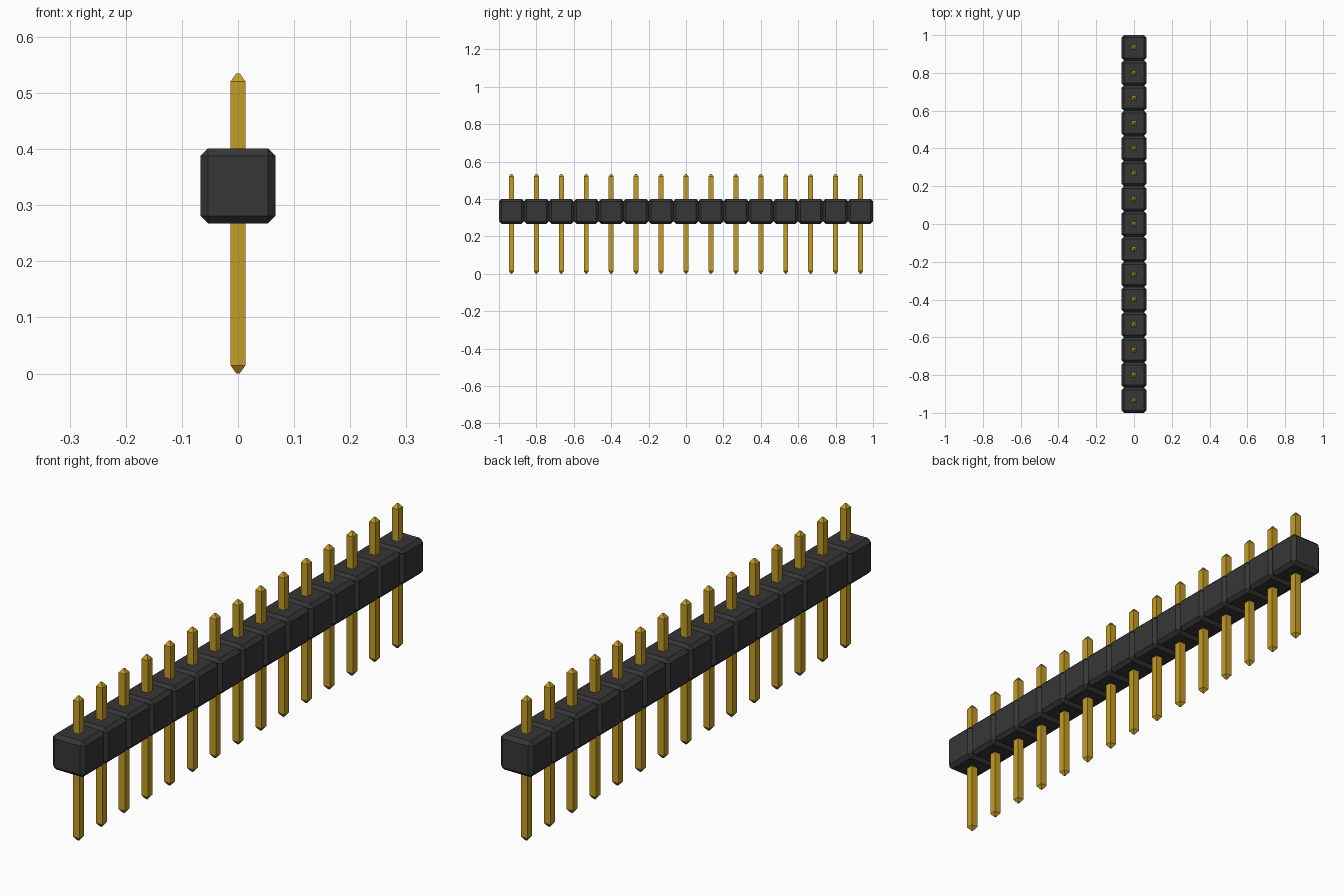
import bpy, bmesh
from mathutils import Matrix

cube = bpy.data.objects.get("Cube")
if cube:
    bpy.data.objects.remove(cube, do_unlink=True)

COUNT = 15
PITCH = 2.0 / COUNT
HEIGHT = 0.535
BLOCK_Z = 0.3345      # centre height of the plastic blocks
CHAMFER = 0.0133
PIN_HALF = 0.0133
TIP_HALF = 0.003
TIP_LEN = 0.0145


def material(name, rgb):
    m = bpy.data.materials.new(name)
    m.use_nodes = True
    m.diffuse_color = (*rgb, 1)
    bsdf = m.node_tree.nodes["Principled BSDF"]
    bsdf.inputs["Base Color"].default_value = (*rgb, 1)
    bsdf.inputs["Roughness"].default_value = 0.5
    return m


def to_mesh(bm, name, mat):
    bmesh.ops.recalc_face_normals(bm, faces=bm.faces)
    me = bpy.data.meshes.new(name)
    bm.to_mesh(me)
    bm.free()
    me.materials.append(mat)
    return me


def block_mesh(mat):
    # Cube with every edge chamfered
    bm = bmesh.new()
    bmesh.ops.create_cube(bm, size=PITCH)
    bmesh.ops.bevel(bm, geom=bm.edges[:], offset=CHAMFER, segments=1,
                    affect='EDGES', clamp_overlap=True)
    return to_mesh(bm, "housing_block", mat)


def pin_mesh(mat):
    # Square rod lofted through four rings, tapered at both ends
    bm = bmesh.new()
    rings = []
    for z, h in ((0, TIP_HALF), (TIP_LEN, PIN_HALF),
                 (HEIGHT - TIP_LEN, PIN_HALF), (HEIGHT, TIP_HALF)):
        rings.append([bm.verts.new((sx * h, sy * h, z))
                      for sx, sy in ((-1, -1), (1, -1), (1, 1), (-1, 1))])
    for a, b in zip(rings, rings[1:]):
        for i in range(4):
            j = (i + 1) % 4
            bm.faces.new((a[i], a[j], b[j], b[i]))
    bm.faces.new(rings[0][::-1])
    bm.faces.new(rings[-1])
    return to_mesh(bm, "pin", mat)


block = block_mesh(material("black_plastic", (0.037, 0.037, 0.037)))
pin = pin_mesh(material("gold_metal", (0.56, 0.335, 0.018)))

# Row of identical blocks, each pierced by one pin
for i in range(COUNT):
    y = (i - (COUNT - 1) / 2) * PITCH
    for name, me, z in (("housing_block", block, BLOCK_Z), ("pin", pin, 0)):
        ob = bpy.data.objects.new(f"{name}_{i + 1:02d}", me)
        ob.matrix_world = Matrix.Translation((0, y, z))
        bpy.context.collection.objects.link(ob)
